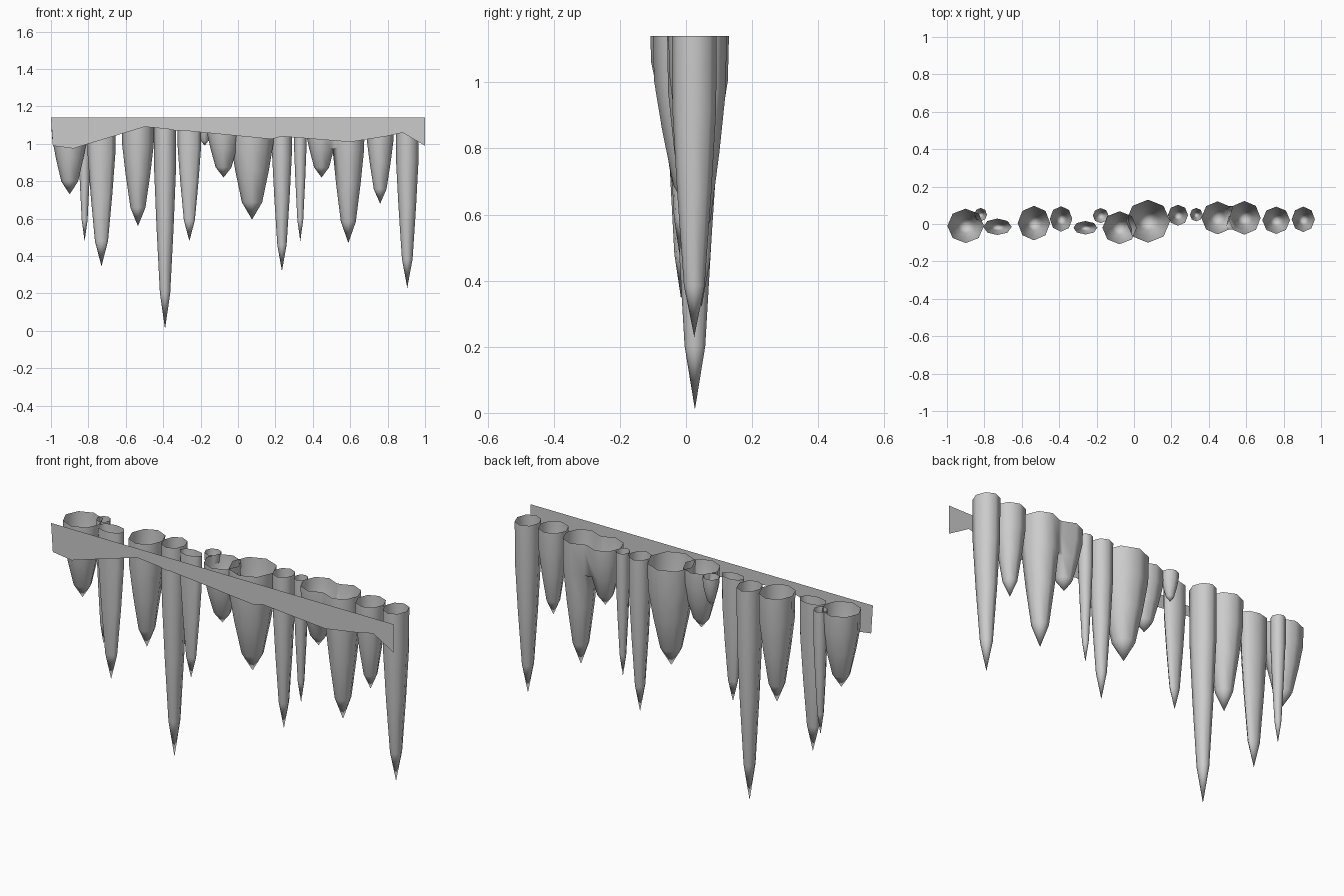
import bpy, bmesh, math

if "Cube" in bpy.data.objects:
    bpy.data.objects.remove(bpy.data.objects["Cube"])

TOP, SIDES = 1.14, 8
# radius factor along the length, from top rim to just above the tip
PROFILE = [(0, 1), (0.25, 0.97), (0.52, 0.76), (0.83, 0.46)]


def finish(name, bm, smooth=True):
    mesh = bpy.data.meshes.new(name)
    bm.to_mesh(mesh)
    bm.free()
    ob = bpy.data.objects.new(name, mesh)
    bpy.context.collection.objects.link(ob)
    for p in mesh.polygons:
        p.use_smooth = smooth
    return ob


def icicle(bm, x, y, rx, ry, tip):
    """Open-topped tapering tube; returns its vertex rings and band faces."""
    rings = []
    for t, f in PROFILE:
        z = TOP + (tip - TOP) * t
        rings.append([bm.verts.new((x + rx * f * math.cos(2 * math.pi * i / SIDES),
                                    y + ry * f * math.sin(2 * math.pi * i / SIDES), z))
                      for i in range(SIDES)])
    bands = []
    for a, b in zip(rings, rings[1:]):
        bands.append([bm.faces.new((a[i], b[i], b[(i + 1) % SIDES], a[(i + 1) % SIDES]))
                      for i in range(SIDES)])
    point = bm.verts.new((x, y, tip))
    for i in range(SIDES):
        bm.faces.new((rings[-1][i], point, rings[-1][(i + 1) % SIDES]))
    return rings, bands


# single icicles: x, y, x radius, y radius, tip height
ICICLES = [
    (-0.90, -0.01, 0.098, 0.092, 0.73), (-0.82, 0.05, 0.034, 0.036, 0.48),
    (-0.73, -0.015, 0.076, 0.044, 0.345), (-0.535, 0.005, 0.087, 0.092, 0.56),
    (-0.39, 0.027, 0.06, 0.068, 0.01), (-0.26, -0.02, 0.064, 0.036, 0.48),
    (-0.178, 0.045, 0.042, 0.04, 0.99), (-0.077, -0.02, 0.092, 0.088, 0.82),
    (0.075, 0.015, 0.118, 0.115, 0.595), (0.235, 0.047, 0.054, 0.056, 0.32),
    (0.333, 0.05, 0.034, 0.036, 0.48), (0.76, 0.02, 0.074, 0.073, 0.68),
    (0.905, 0.025, 0.062, 0.068, 0.23),
]
for n, spec in enumerate(ICICLES, 1):
    bm = bmesh.new()
    icicle(bm, *spec)
    finish(f"icicle_{n:02d}", bm)

# fused pair sharing one open top
bm = bmesh.new()
ra, ba = icicle(bm, 0.447, 0.033, 0.087, 0.088, 0.82)
rb, bb = icicle(bm, 0.59, 0.033, 0.087, 0.09, 0.47)
inner = [ba[k][i] for k in (0, 1) for i in (0, 7)] + [bb[0][3], bb[0][4]]
bmesh.ops.delete(bm, geom=inner, context='FACES_ONLY')
bm.faces.new((ra[0][1], rb[0][3], rb[1][3], ra[2][1], ra[1][1]))
bm.faces.new((ra[0][7], ra[1][7], ra[2][7], rb[1][5], rb[0][5]))
bm.faces.new((ra[2][1], rb[1][3], rb[1][4], ra[2][0]))
bm.faces.new((ra[2][0], rb[1][4], rb[1][5], ra[2][7]))
bmesh.ops.delete(bm, geom=[v for v in bm.verts if not v.link_faces], context='VERTS')
bmesh.ops.recalc_face_normals(bm, faces=bm.faces)
finish("fused_icicles", bm)

# flat ice strip in front, with a wavy lower edge
EDGE = [(-0.99, 0.99), (-0.88, 0.975), (-0.80, 1.0), (-0.66, 1.06), (-0.47, 1.10),
        (-0.33, 1.07), (-0.19, 1.09), (0, 1.055), (0.18, 1.025), (0.27, 1.05),
        (0.38, 1.085), (0.47, 1.035), (0.6, 1.01), (0.68, 1.085), (0.79, 1.04),
        (0.88, 1.06), (1.0, 0.99)]
bm = bmesh.new()
bm.faces.new([bm.verts.new((x, -0.13, z)) for x, z in [(-1, TOP)] + EDGE + [(1, TOP)]])
bmesh.ops.triangulate(bm, faces=bm.faces)
finish("ice_strip", bm, False)
